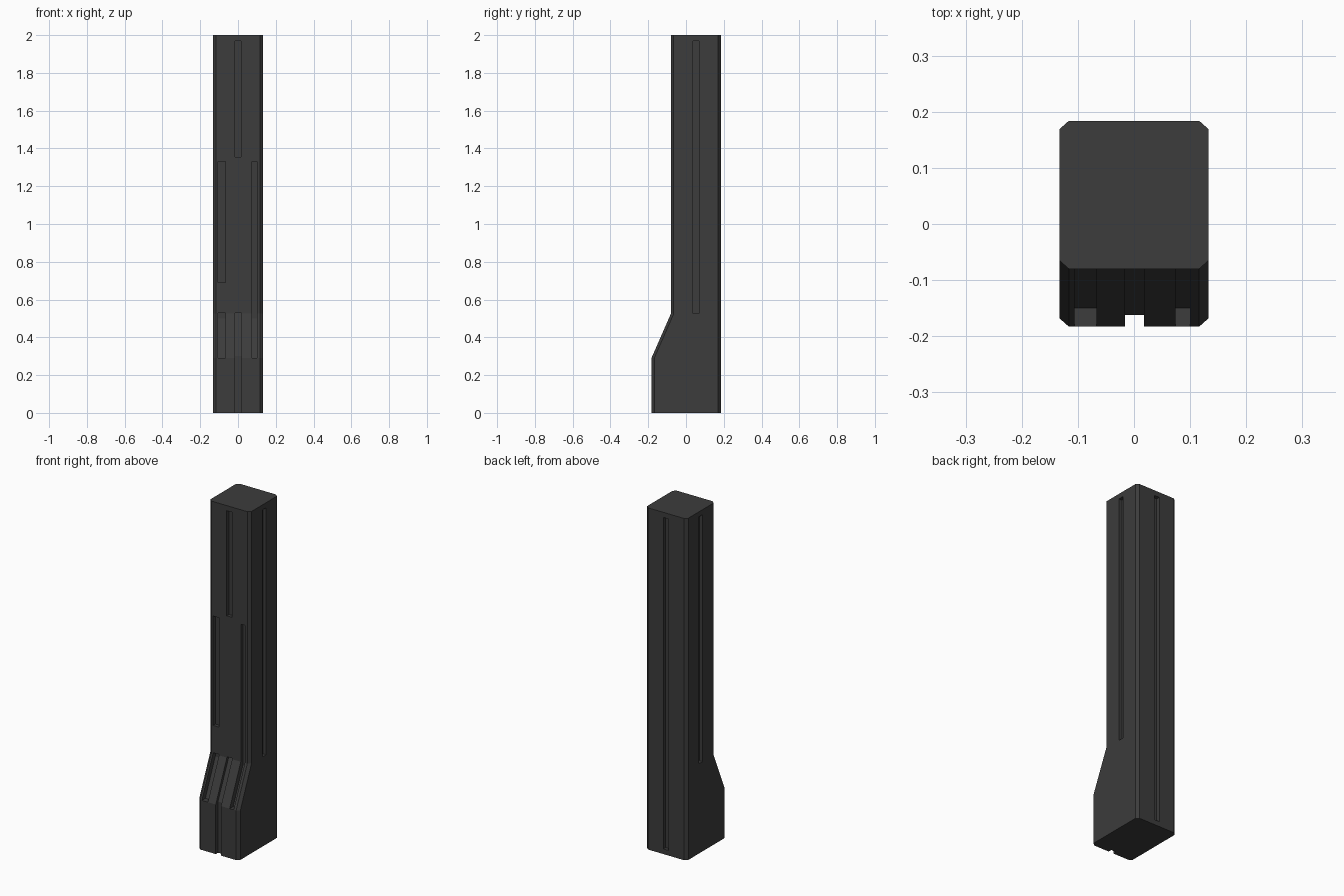
import bpy, bmesh

if "Cube" in bpy.data.objects:
    bpy.data.objects.remove(bpy.data.objects["Cube"])

HALF_W, BACK, FOOT, SHAFT = 0.133, 0.184, -0.183, -0.08
Z_KNEE, Z_BEND, TOP = 0.29, 0.525, 2.0
CX, CY = 0.017, 0.015


def section(front):
    """Chamfered rectangle whose front edge sits at the given y."""
    w, b, f = HALF_W, BACK, front
    return [(-w + CX, f), (w - CX, f), (w, f + CY), (w, b - CY),
            (w - CX, b), (-w + CX, b), (-w, b - CY), (-w, f + CY)]


def finish(bm, name):
    bmesh.ops.recalc_face_normals(bm, faces=bm.faces)
    mesh = bpy.data.meshes.new(name)
    bm.to_mesh(mesh)
    bm.free()
    ob = bpy.data.objects.new(name, mesh)
    bpy.context.collection.objects.link(ob)
    return ob


# Pillar body: lofted sections with a stepped-out foot at the front
bm = bmesh.new()
rings = [[bm.verts.new((x, y, z)) for x, y in section(f)]
         for f, z in [(FOOT, 0), (FOOT, Z_KNEE), (SHAFT, Z_BEND), (SHAFT, TOP)]]
for lo, hi in zip(rings, rings[1:]):
    for i in range(8):
        j = (i + 1) % 8
        bm.faces.new((lo[i], lo[j], hi[j], hi[i]))
bm.faces.new(rings[0])
bm.faces.new(rings[-1])
pillar = finish(bm, "pillar_body")

# Groove cutters
cut = bmesh.new()


def front_groove(x0, x1, floor):
    """Prism in x; floor is the (y, z) line of the groove bottom, low to high."""
    prof = floor + [(-0.3, floor[-1][1]), (-0.3, floor[0][1])]
    a, b = [[cut.verts.new((x, y, z)) for y, z in prof] for x in (x0, x1)]
    cut.faces.new(a)
    cut.faces.new(b)
    for i in range(len(prof)):
        j = (i + 1) % len(prof)
        cut.faces.new((a[i], a[j], b[j], b[i]))


def box(x0, x1, y0, y1, z0, z1):
    vs = bmesh.ops.create_cube(cut, size=1)["verts"]
    for v in vs:
        v.co = (x1 if v.co.x > 0 else x0, y1 if v.co.y > 0 else y0,
                z1 if v.co.z > 0 else z0)


D = 0.021
slope_low, slope_high = (-0.15, Z_KNEE), (SHAFT + D, 0.50)
# Front: upper centre, upper left, lower left, lower centre, long right
front_groove(-0.017, 0.017, [(SHAFT + D, 1.355), (SHAFT + D, 1.97)])
front_groove(-0.106, -0.067, [(SHAFT + D, 0.69), (SHAFT + D, 1.33)])
front_groove(-0.106, -0.067, [slope_low, slope_high, (SHAFT + D, 0.53)])
front_groove(-0.016, 0.018, [(FOOT + D, -0.05), (FOOT + D, 0.30),
                             (SHAFT + D, 0.53)])
front_groove(0.074, 0.1, [slope_low, slope_high, (SHAFT + D, 1.33)])
# Sides and back
for s in (-1, 1):
    xs = sorted((s * (HALF_W - D), s * 0.2))
    box(*xs, 0.036, 0.07, 0.525, 1.97)
box(-0.017, 0.017, BACK - D, 0.25, 0.03, 1.97)
cutter = finish(cut, "groove_cutter")
cutter.hide_render = True

# Carve the grooves and bake the result
mod = pillar.modifiers.new("grooves", "BOOLEAN")
mod.operation = "DIFFERENCE"
mod.solver = "EXACT"
mod.object = cutter
bpy.context.view_layer.objects.active = pillar
pillar.select_set(True)
bpy.ops.object.modifier_apply(modifier=mod.name)
bpy.data.objects.remove(cutter, do_unlink=True)

# Dark stone colour
mat = bpy.data.materials.new("dark_grey")
mat.diffuse_color = (0.045, 0.045, 0.045, 1)
mat.use_nodes = True
mat.node_tree.nodes["Principled BSDF"].inputs["Base Color"].default_value = mat.diffuse_color
pillar.data.materials.clear()
pillar.data.materials.append(mat)
